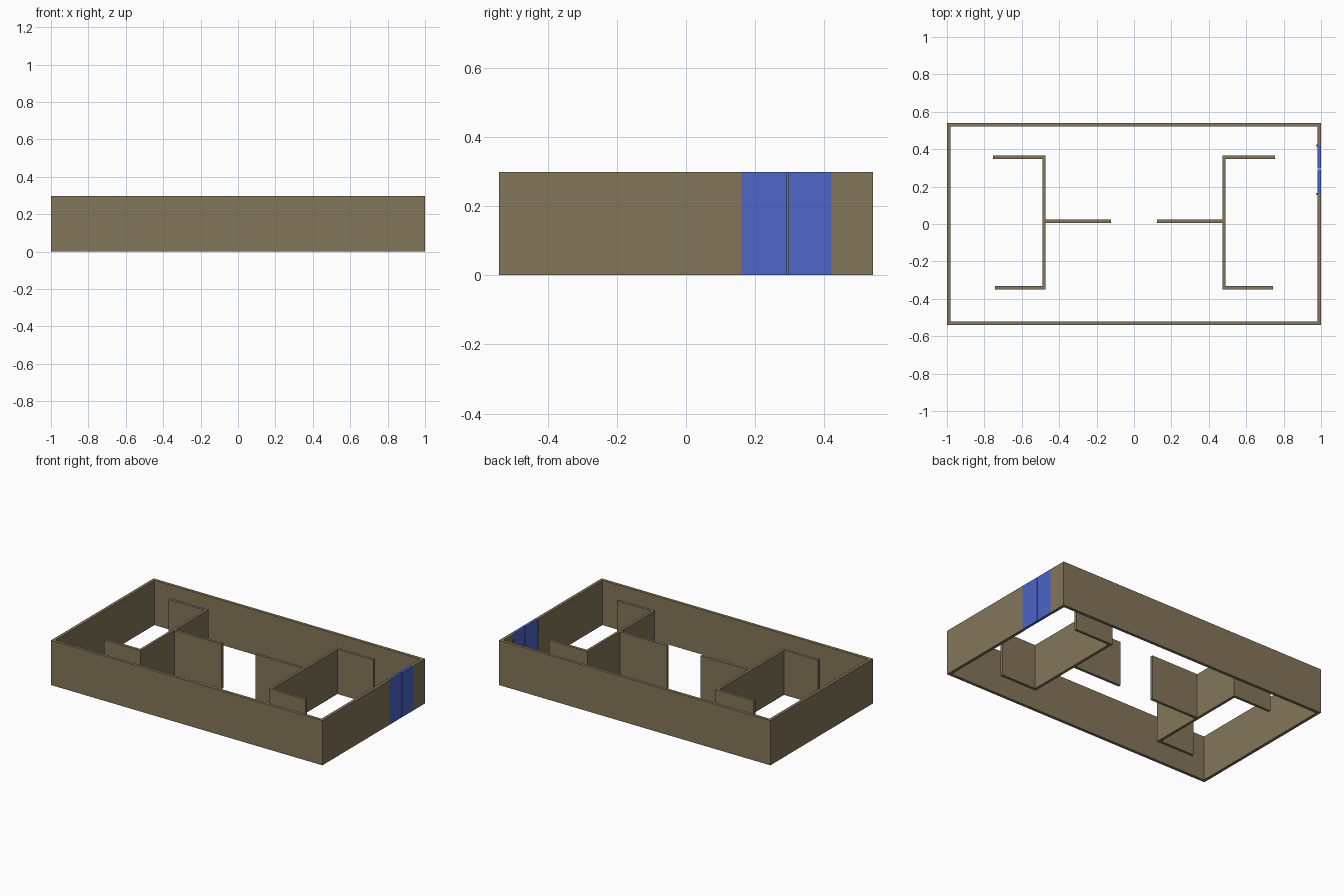
import bpy, math

if "Cube" in bpy.data.objects:
    bpy.data.objects.remove(bpy.data.objects["Cube"])

H = 0.298   # wall height
T = 0.02    # wall thickness
W, D = 1.0, 0.54
DOOR_A, DOOR_B, DOOR_MID = 0.16, 0.42, 0.294


def material(name, color):
    m = bpy.data.materials.new(name)
    m.diffuse_color = (*color, 1)
    m.use_nodes = True
    m.node_tree.nodes["Principled BSDF"].inputs["Base Color"].default_value = m.diffuse_color
    return m


brown = material("wall_brown", (0.23, 0.18, 0.10))
blue = material("door_blue", (0.075, 0.13, 0.58))


def prism(name, outline, mat, height=H):
    """Extrude a closed plan outline upward from the floor."""
    n = len(outline)
    verts = [(x, y, z) for z in (0, height) for x, y in outline]
    faces = [list(range(n))[::-1], list(range(n, 2 * n))]
    faces += [[i, (i + 1) % n, n + (i + 1) % n, n + i] for i in range(n)]
    mesh = bpy.data.meshes.new(name)
    mesh.from_pydata(verts, [], faces)
    mesh.materials.append(mat)
    obj = bpy.data.objects.new(name, mesh)
    bpy.context.collection.objects.link(obj)
    return obj


def rect(x0, x1, y0, y1):
    return [(x0, y0), (x1, y0), (x1, y1), (x0, y1)]


# Outer wall: one ring, open at the doorway on the right side
prism("outer_wall", [
    (W, DOOR_B), (W, D), (-W, D), (-W, -D), (W, -D), (W, DOOR_A),
    (W - T, DOOR_A), (W - T, -D + T), (-W + T, -D + T),
    (-W + T, D - T), (W - T, D - T), (W - T, DOOR_B)], brown)

# Inner partition: stem, two outward arms and a middle arm, mirrored in x
partition = prism("partition_walls", [
    (0.472, -0.35), (0.742, -0.35), (0.742, -0.332), (0.49, -0.332),
    (0.49, 0.347), (0.754, 0.347), (0.754, 0.365), (0.472, 0.365),
    (0.472, 0.023), (0.124, 0.023), (0.124, 0.005), (0.472, 0.005)], brown)
partition.modifiers.new("mirror", 'MIRROR').use_axis[0] = True

# Double door with a narrow gap between the leaves
for name, y0, y1 in (("door_leaf_front", DOOR_A, DOOR_MID - 0.002),
                     ("door_leaf_back", DOOR_MID + 0.002, DOOR_B)):
    prism(name, rect(W - T + 0.002, W, y0, y1), blue)

# Small hinge barrels on the inner side of the door jambs
for side, y in (("front", DOOR_A), ("back", DOOR_B)):
    for level, z in (("lower", 0.05), ("upper", 0.25)):
        bpy.ops.mesh.primitive_cylinder_add(
            vertices=12, radius=0.005, depth=0.03, location=(W - T - 0.002, y, z))
        hinge = bpy.context.object
        hinge.name = f"hinge_{side}_{level}"
        hinge.data.materials.append(brown)
        bpy.ops.object.shade_smooth_by_angle(angle=math.radians(40))
